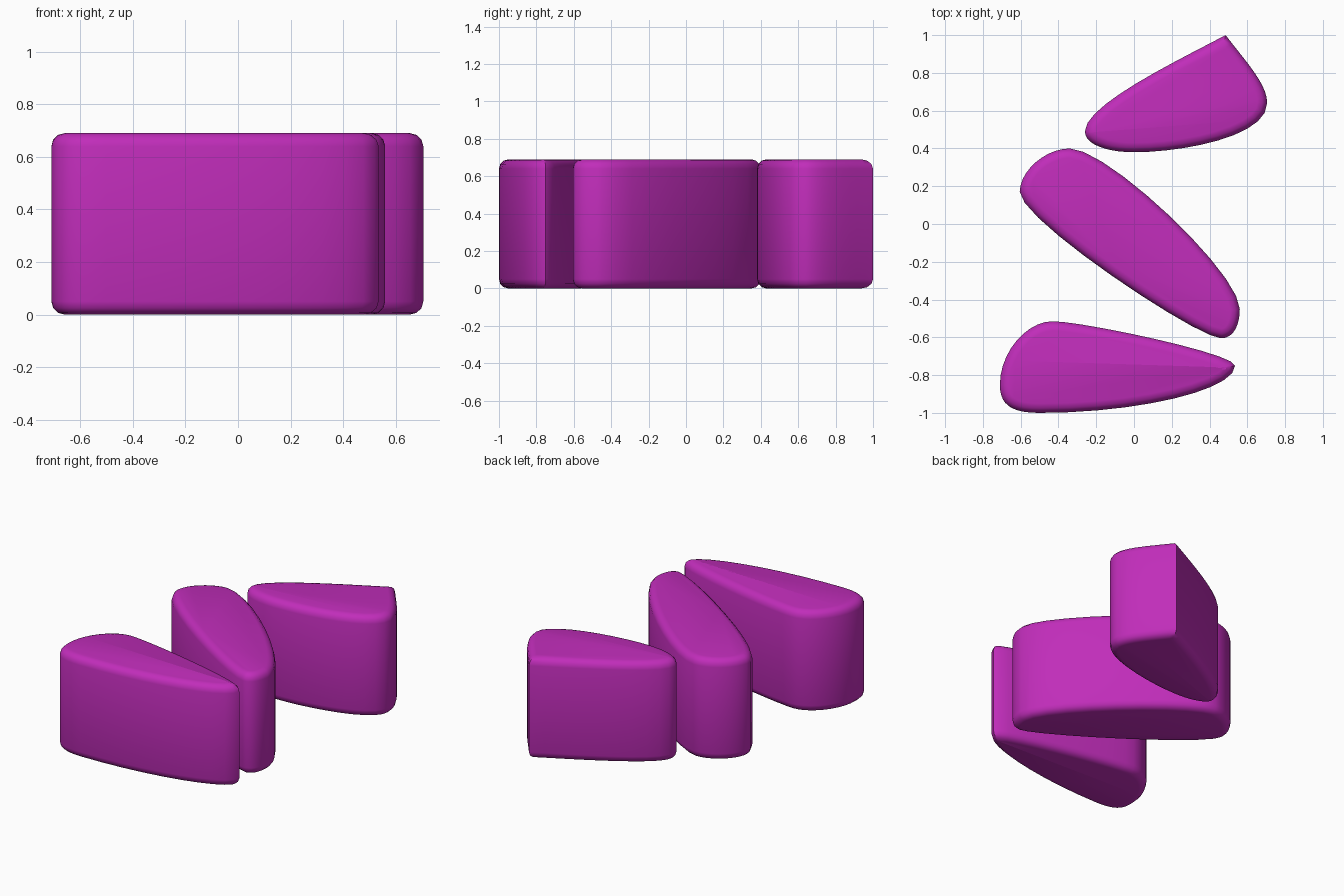
import bpy, bmesh, math
from mathutils import Vector
from mathutils.geometry import interpolate_bezier

HEIGHT = 0.69
ROUND = 0.05
STEPS = 10

cube = bpy.data.objects.get("Cube")
if cube:
    bpy.data.objects.remove(cube, do_unlink=True)

# Single flat colour
magenta = bpy.data.materials.new("magenta")
magenta.use_nodes = True
colour = (0.53, 0.026, 0.49, 1)
magenta.diffuse_color = colour
magenta.node_tree.nodes["Principled BSDF"].inputs["Base Color"].default_value = colour


def outline(knots):
    """Sample a closed curve; each knot is point, handle in, handle out (relative)."""
    points = []
    for i, (start, _, leave) in enumerate(knots):
        end, arrive, _ = knots[(i + 1) % len(knots)]
        a, b = Vector(start), Vector(end)
        points += interpolate_bezier(a, a + Vector(leave), b + Vector(arrive), b, STEPS + 1)[:-1]
    return points


def lobe(name, knots):
    """Upright block with rounded rims from a curved outline."""
    bm = bmesh.new()
    base = bm.faces.new([bm.verts.new((p.x, p.y, 0)) for p in outline(knots)])
    top = bmesh.ops.extrude_face_region(bm, geom=[base], use_keep_orig=True)
    bmesh.ops.translate(bm, vec=(0, 0, HEIGHT),
                        verts=[g for g in top["geom"] if isinstance(g, bmesh.types.BMVert)])
    bmesh.ops.recalc_face_normals(bm, faces=bm.faces)
    rims = [e for e in bm.edges if abs(e.verts[0].co.z - e.verts[1].co.z) < ROUND]
    bmesh.ops.bevel(bm, geom=rims, offset=ROUND, segments=3, profile=0.5,
                    affect="EDGES", clamp_overlap=False)
    mesh = bpy.data.meshes.new(name)
    bm.to_mesh(mesh)
    bm.free()
    mesh.materials.append(magenta)
    obj = bpy.data.objects.new(name, mesh)
    bpy.context.collection.objects.link(obj)
    bpy.ops.object.select_all(action="DESELECT")
    obj.select_set(True)
    bpy.context.view_layer.objects.active = obj
    bpy.ops.object.shade_smooth_by_angle(angle=math.radians(35))


# Back lobe, with one sharp corner
lobe("back_lobe", [
    ((0.485, 1), (0.115, -0.15), (-0.265, -0.14)),
    ((-0.26, 0.49), (0, 0.14), (0, -0.07)),
    ((0, 0.38), (-0.14, 0), (0.25, 0)),
    ((0.705, 0.64), (0, -0.18), (0, 0.1)),
])

# Slanted middle lobe
lobe("middle_lobe", [
    ((-0.34, 0.4), (-0.13, 0), (0.2, 0)),
    ((0.56, -0.45), (0, 0.19), (0, -0.08)),
    ((0.46, -0.605), (0.07, 0), (-0.12, 0)),
    ((-0.605, 0.17), (0, -0.15), (0, 0.11)),
])

# Front lobe
lobe("front_lobe", [
    ((-0.43, -0.515), (-0.14, 0), (0.15, 0)),
    ((0.535, -0.75), (0, 0.065), (0, -0.13)),
    ((-0.5, -1), (0.52, 0), (-0.16, 0)),
    ((-0.71, -0.85), (0, -0.1), (0, 0.17)),
])
